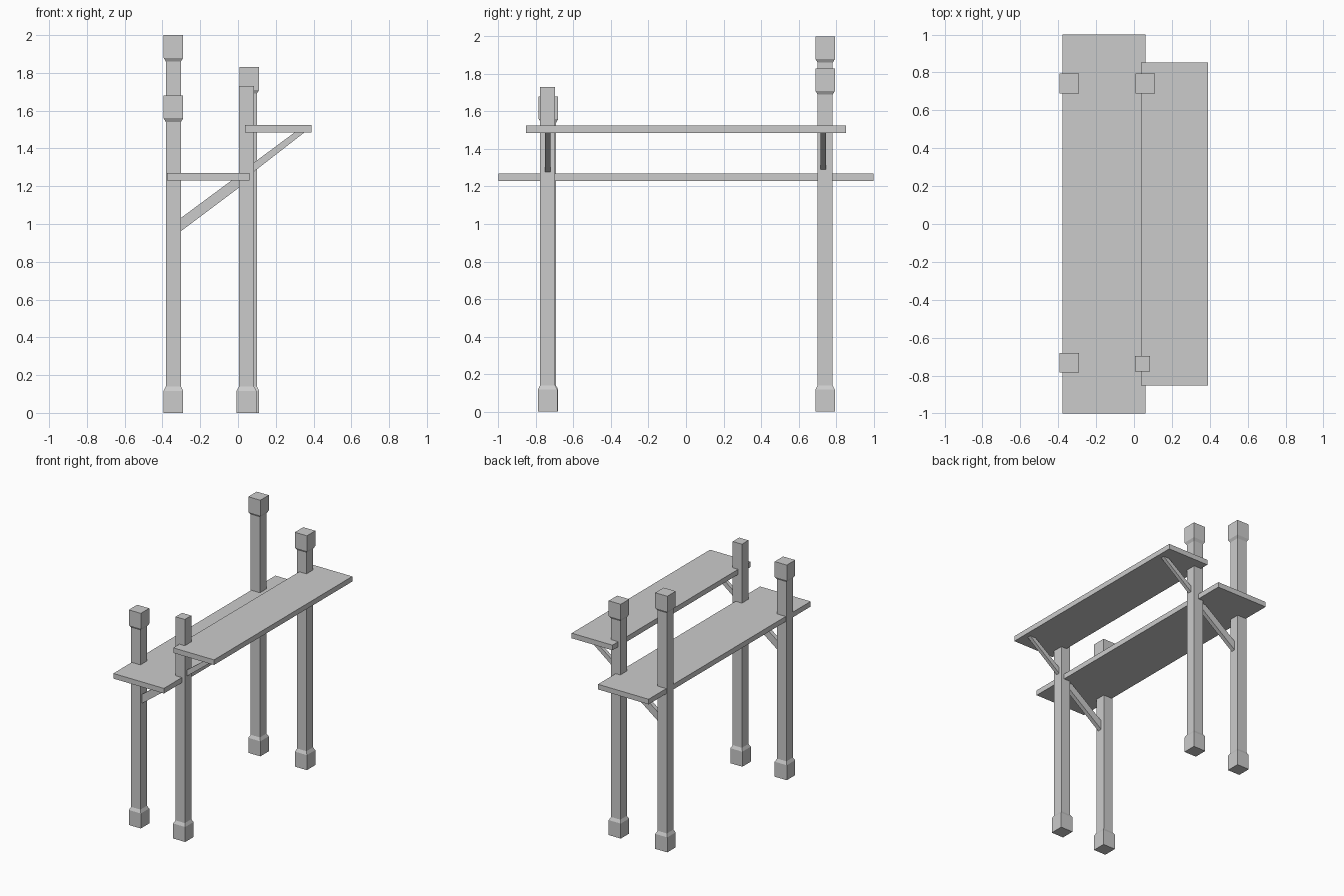
import bpy
import bmesh

if "Cube" in bpy.data.objects:
    bpy.data.objects.remove(bpy.data.objects["Cube"], do_unlink=True)

GREY = (0.6, 0.6, 0.6, 1.0)
grey = bpy.data.materials.new("plain grey")
grey.use_nodes = True
grey.diffuse_color = GREY
grey.node_tree.nodes["Principled BSDF"].inputs["Base Color"].default_value = GREY


def finish(bm, name):
    bmesh.ops.recalc_face_normals(bm, faces=bm.faces)
    mesh = bpy.data.meshes.new(name)
    bm.to_mesh(mesh)
    bm.free()
    mesh.materials.append(grey)
    obj = bpy.data.objects.new(name, mesh)
    bpy.context.collection.objects.link(obj)
    return obj


def loft(name, rings):
    """Closed solid through a list of matching rings of points."""
    bm = bmesh.new()
    loops = [[bm.verts.new(p) for p in ring] for ring in rings]
    for a, b in zip(loops, loops[1:]):
        for i in range(4):
            j = (i + 1) % 4
            bm.faces.new((a[i], a[j], b[j], b[i]))
    bm.faces.new(loops[0])
    bm.faces.new(loops[-1])
    return finish(bm, name)


def square(x, y, z, half):
    return [(x + sx * half, y + sy * half, z)
            for sx, sy in ((-1, -1), (1, -1), (1, 1), (-1, 1))]


# Square posts with a flared foot and, optionally, a block cap
SHAFT, BLOCK = 0.04, 0.052


def post(name, x, y, top, capped=True):
    profile = [(0, BLOCK), (0.117, BLOCK), (0.14, SHAFT)]
    if capped:
        profile += [(top - 0.14, SHAFT), (top - 0.12, BLOCK), (top, BLOCK)]
    else:
        profile.append((top, SHAFT))
    loft(name, [square(x, y, z, h) for z, h in profile])


post("right_front_post", -0.342, -0.733, 1.68)
post("right_back_post", -0.342, 0.742, 2.0)
post("left_front_post", 0.045, -0.738, 1.73, capped=False)
post("left_back_post", 0.06, 0.742, 1.83)


# Flat plank shelves
def plank(name, x0, x1, half_length, z0, z1):
    loft(name, [[(x0, -half_length, z), (x1, -half_length, z),
                 (x1, half_length, z), (x0, half_length, z)] for z in (z0, z1)])


plank("lower_shelf", -0.377, 0.06, 1.0, 1.23, 1.27)
plank("upper_shelf", 0.038, 0.39, 0.853, 1.485, 1.525)


# Slanted braces: outline in the x-z plane, extruded along y
def brace(name, outline, y, half):
    loft(name, [[(x, yy, z) for x, z in outline] for yy in (y - half, y + half)])


lower_outline = [(-0.305, 0.96), (0.055, 1.23), (-0.035, 1.23), (-0.305, 1.03)]
upper_outline = [(0.075, 1.27), (0.352, 1.485), (0.3, 1.485), (0.075, 1.318)]
for side, y in (("front", -0.737), ("back", 0.732)):
    brace("lower_brace_" + side, lower_outline, y, 0.016)
    brace("upper_brace_" + side, upper_outline, y, 0.014)
